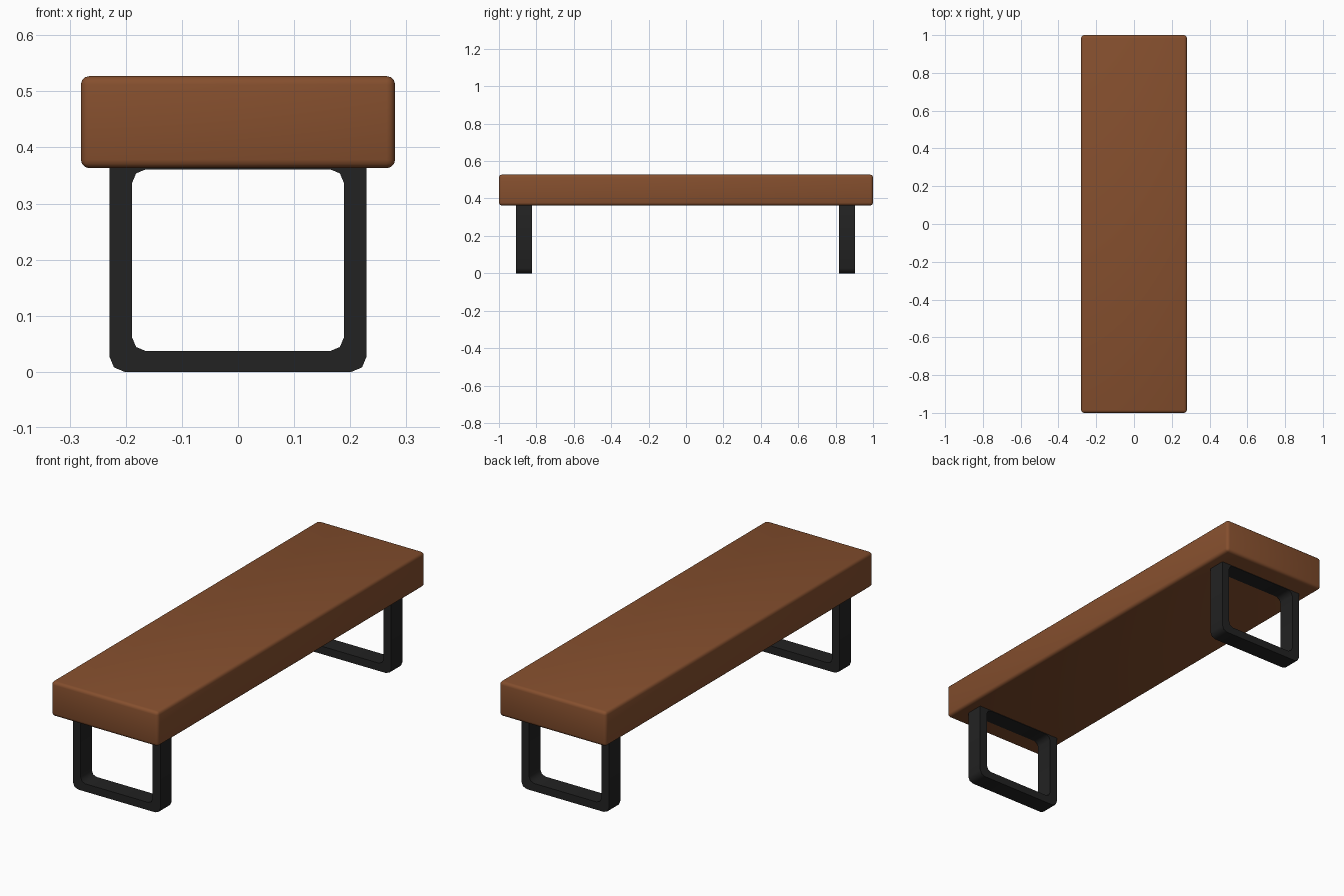
import bpy, bmesh, math

if "Cube" in bpy.data.objects:
    bpy.data.objects.remove(bpy.data.objects["Cube"])


def material(name, rgb):
    m = bpy.data.materials.new(name)
    m.diffuse_color = (*rgb, 1)
    m.use_nodes = True
    m.node_tree.nodes["Principled BSDF"].inputs["Base Color"].default_value = m.diffuse_color
    return m


brown = material("brown leather", (0.235, 0.078, 0.027))
black = material("black metal", (0.016, 0.016, 0.016))


def finish(bm, name, mat, angle):
    bmesh.ops.recalc_face_normals(bm, faces=bm.faces)
    me = bpy.data.meshes.new(name)
    bm.to_mesh(me)
    bm.free()
    me.materials.append(mat)
    ob = bpy.data.objects.new(name, me)
    bpy.context.collection.objects.link(ob)
    bpy.ops.object.select_all(action='DESELECT')
    ob.select_set(True)
    bpy.context.view_layer.objects.active = ob
    bpy.ops.object.shade_smooth_by_angle(angle=math.radians(angle))
    return ob


def rounded_rect(hx, z0, z1, r, seg=2):
    """Points (x, z) of a rounded rectangle, counter-clockwise."""
    pts = []
    for cx, cz, a0 in ((hx - r, z1 - r, 0), (-hx + r, z1 - r, 90),
                       (-hx + r, z0 + r, 180), (hx - r, z0 + r, 270)):
        for i in range(seg + 1):
            a = math.radians(a0 + 90 * i / seg)
            pts.append((cx + r * math.cos(a), cz + r * math.sin(a)))
    return pts


# seat: slab with softly rounded edges
bm = bmesh.new()
bmesh.ops.create_cube(bm, size=1)
bmesh.ops.scale(bm, vec=(0.56, 2.0, 0.164), verts=bm.verts)
bmesh.ops.translate(bm, vec=(0, 0, 0.445), verts=bm.verts)
bmesh.ops.bevel(bm, geom=bm.edges[:], offset=0.015, segments=3,
                profile=0.5, affect='EDGES')
finish(bm, "seat", brown, 60)


# legs: closed rectangular frames, top bar sunk into the seat
def leg_frame(name, yc, half=0.0425):
    bm = bmesh.new()
    outer = rounded_rect(0.229, 0.0, 0.398, 0.027)
    inner = rounded_rect(0.189, 0.037, 0.361, 0.025)
    loops = [[bm.verts.new((x, yc + s * half, z)) for x, z in pts]
             for pts, s in ((outer, -1), (outer, 1), (inner, 1), (inner, -1))]
    n = len(outer)
    for k in range(4):
        a, b = loops[k], loops[(k + 1) % 4]
        for i in range(n):
            j = (i + 1) % n
            bm.faces.new((a[i], a[j], b[j], b[i]))
    finish(bm, name, black, 50)


leg_frame("front_leg", -0.866)
leg_frame("back_leg", 0.861)
